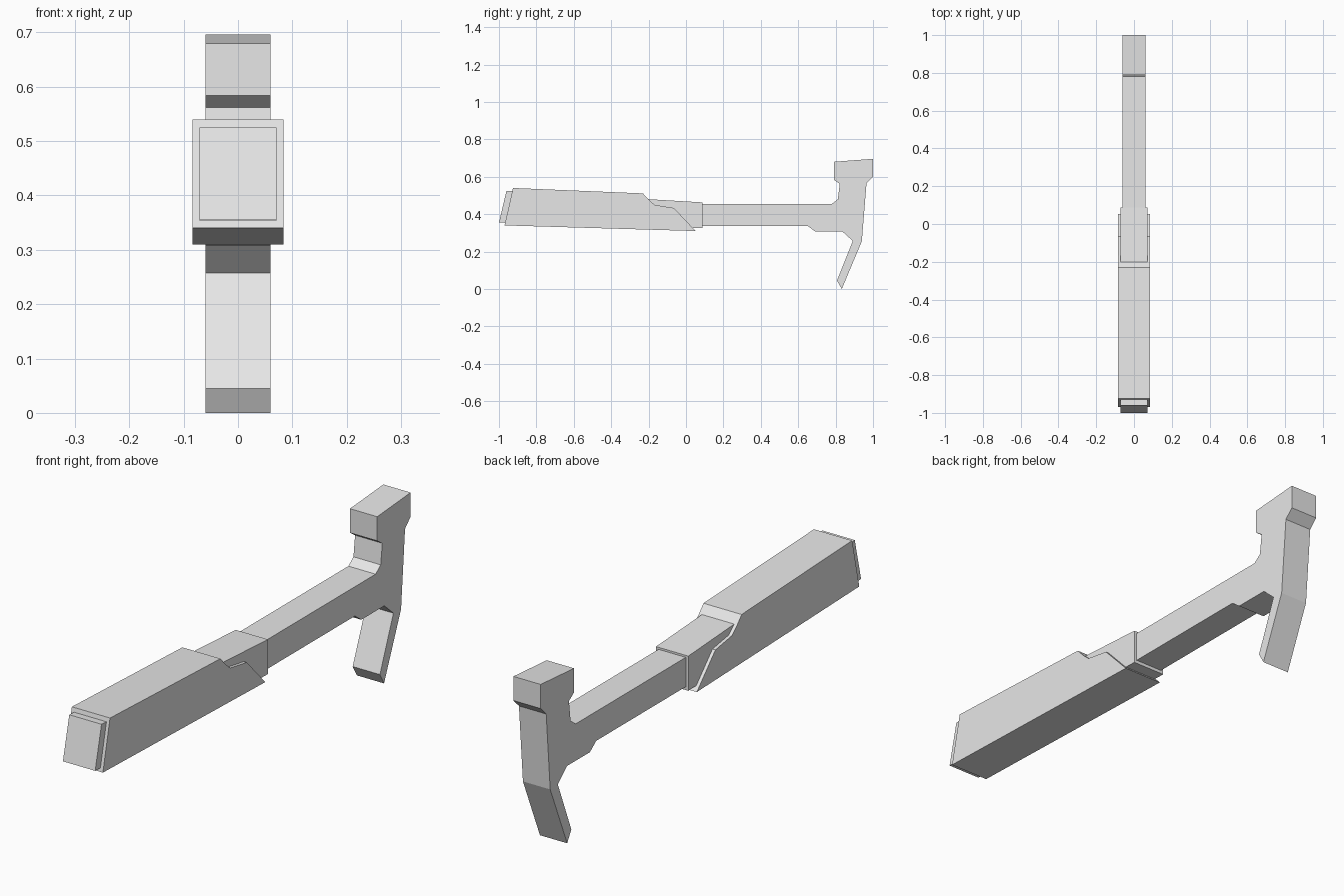
import bpy
import bmesh

cube = bpy.data.objects.get("Cube")
if cube:
    bpy.data.objects.remove(cube, do_unlink=True)

# Single plain grey
grey = bpy.data.materials.new("plain_grey")
grey.use_nodes = True
colour = (0.8, 0.8, 0.8, 1)
grey.diffuse_color = colour
grey.node_tree.nodes["Principled BSDF"].inputs["Base Color"].default_value = colour


def extrude_profile(name, profile, half_width):
    """Extrude a closed (y, z) outline symmetrically along x."""
    bm = bmesh.new()
    face = bm.faces.new([bm.verts.new((-half_width, y, z)) for y, z in profile])
    extruded = bmesh.ops.extrude_face_region(bm, geom=[face])["geom"]
    moved = [v for v in extruded if isinstance(v, bmesh.types.BMVert)]
    bmesh.ops.translate(bm, verts=moved, vec=(2 * half_width, 0, 0))
    bmesh.ops.recalc_face_normals(bm, faces=bm.faces)
    mesh = bpy.data.meshes.new(name)
    bm.to_mesh(mesh)
    bm.free()
    mesh.materials.append(grey)
    obj = bpy.data.objects.new(name, mesh)
    bpy.context.collection.objects.link(obj)
    return obj


# Shaft, striking head and claw in one forged piece
extrude_profile("shaft_and_head", [
    (0.05, 0.455), (0.78, 0.455), (0.812, 0.48), (0.822, 0.562),
    (0.79, 0.584), (0.79, 0.68), (1.0, 0.696), (1.0, 0.60),
    (0.965, 0.565), (0.94, 0.255), (0.833, 0.0), (0.807, 0.045),
    (0.892, 0.257), (0.835, 0.308), (0.69, 0.308), (0.65, 0.338),
    (0.05, 0.338),
], 0.06)

# Inner sleeve showing at both ends of the grip
extrude_profile("handle_core", [
    (-1.0, 0.355), (-0.96, 0.525), (0.087, 0.463), (0.087, 0.325),
], 0.071)

# Outer grip with stepped front edge
extrude_profile("grip", [
    (-0.97, 0.34), (-0.925, 0.54), (-0.23, 0.511), (-0.2, 0.478),
    (-0.168, 0.45), (-0.065, 0.433), (0.052, 0.31),
], 0.084)
